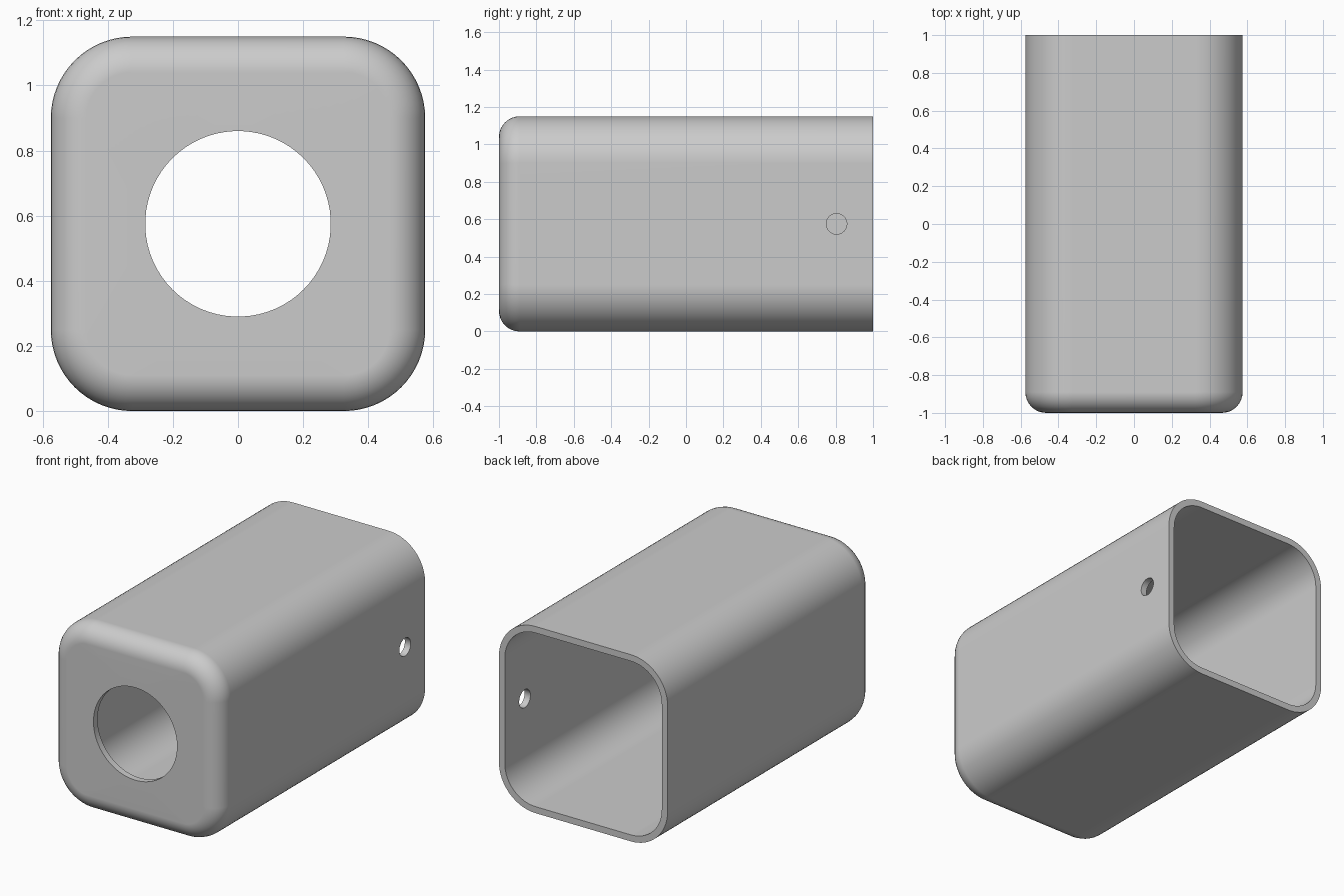
import bpy, bmesh
from math import sin, cos, pi, radians
from mathutils import Vector

HALF, CORNER, FILLET, WALL = 0.575, 0.25, 0.11, 0.04
BACK, FRONT, MID = 1.0, -1.0, 0.575
STEPS, ROUND = 16, 8
RING = 4 * (STEPS + 1)

cube = bpy.data.objects.get("Cube")
if cube:
    bpy.data.objects.remove(cube, do_unlink=True)

grey = bpy.data.materials.new("plain grey")
grey.use_nodes = True
colour = (0.6, 0.6, 0.6, 1)
grey.diffuse_color = colour
grey.node_tree.nodes["Principled BSDF"].inputs["Base Color"].default_value = colour


def square_ring(bm, y, inset):
    """Rounded square cross-section, drawn in from the outer wall."""
    r, c, ring = CORNER - inset, HALF - CORNER, []
    for k in range(4):
        a0 = k * pi / 2
        cx = c * (1 if k in (0, 3) else -1)
        cz = c * (1 if k in (0, 1) else -1)
        for j in range(STEPS + 1):
            a = a0 + j / STEPS * pi / 2
            ring.append(bm.verts.new((cx + r * cos(a), y, MID + cz + r * sin(a))))
    return ring


def circle_ring(bm, y, radius):
    """Round opening with the same vertex count as the square rings."""
    ring = []
    for i in range(RING):
        a = pi / 4 + (i - STEPS / 2) * 2 * pi / RING
        ring.append(bm.verts.new((radius * cos(a), y, MID + radius * sin(a))))
    return ring


# Casing: outer wall, rounded front, round opening, then the inner wall back out
bm = bmesh.new()
rings = [square_ring(bm, BACK, 0)]
angles = [i / ROUND * pi / 2 for i in range(ROUND + 1)]
for a in angles:
    rings.append(square_ring(bm, FRONT + FILLET * (1 - sin(a)), FILLET * (1 - cos(a))))
rings.append(circle_ring(bm, FRONT, 0.285))
rings.append(circle_ring(bm, FRONT + WALL, 0.285))
inner = FILLET - WALL
for a in reversed(angles):
    rings.append(square_ring(bm, FRONT + FILLET - inner * sin(a), FILLET - inner * cos(a)))
rings.append(square_ring(bm, BACK, WALL))
for a, b in zip(rings, rings[1:] + rings[:1]):
    for i in range(RING):
        j = (i + 1) % RING
        bm.faces.new((a[i], a[j], b[j], b[i]))
bmesh.ops.recalc_face_normals(bm, faces=bm.faces)
mesh = bpy.data.meshes.new("casing")
bm.to_mesh(mesh)
bm.free()
mesh.materials.append(grey)
casing = bpy.data.objects.new("casing", mesh)
bpy.context.collection.objects.link(casing)

# Small screw hole through one side wall near the open end
bpy.ops.mesh.primitive_cylinder_add(vertices=40, radius=0.055, depth=0.3,
                                    location=(HALF, 0.805, MID),
                                    rotation=(0, radians(90), 0))
cutter = bpy.context.object
cutter.name = "screw_hole_cutter"
cutter.hide_render = True
cutter.data.materials.append(grey)

bpy.ops.object.select_all(action="DESELECT")
casing.select_set(True)
bpy.context.view_layer.objects.active = casing
cut = casing.modifiers.new("screw hole", "BOOLEAN")
cut.operation = "DIFFERENCE"
cut.solver = "EXACT"
cut.object = cutter
bpy.ops.object.modifier_apply(modifier=cut.name)
bpy.data.objects.remove(cutter, do_unlink=True)

# Smooth curves, crisp rims, level flats
bpy.ops.object.shade_smooth_by_angle(angle=radians(30))
level = casing.modifiers.new("level flats", "WEIGHTED_NORMAL")
level.keep_sharp = True
